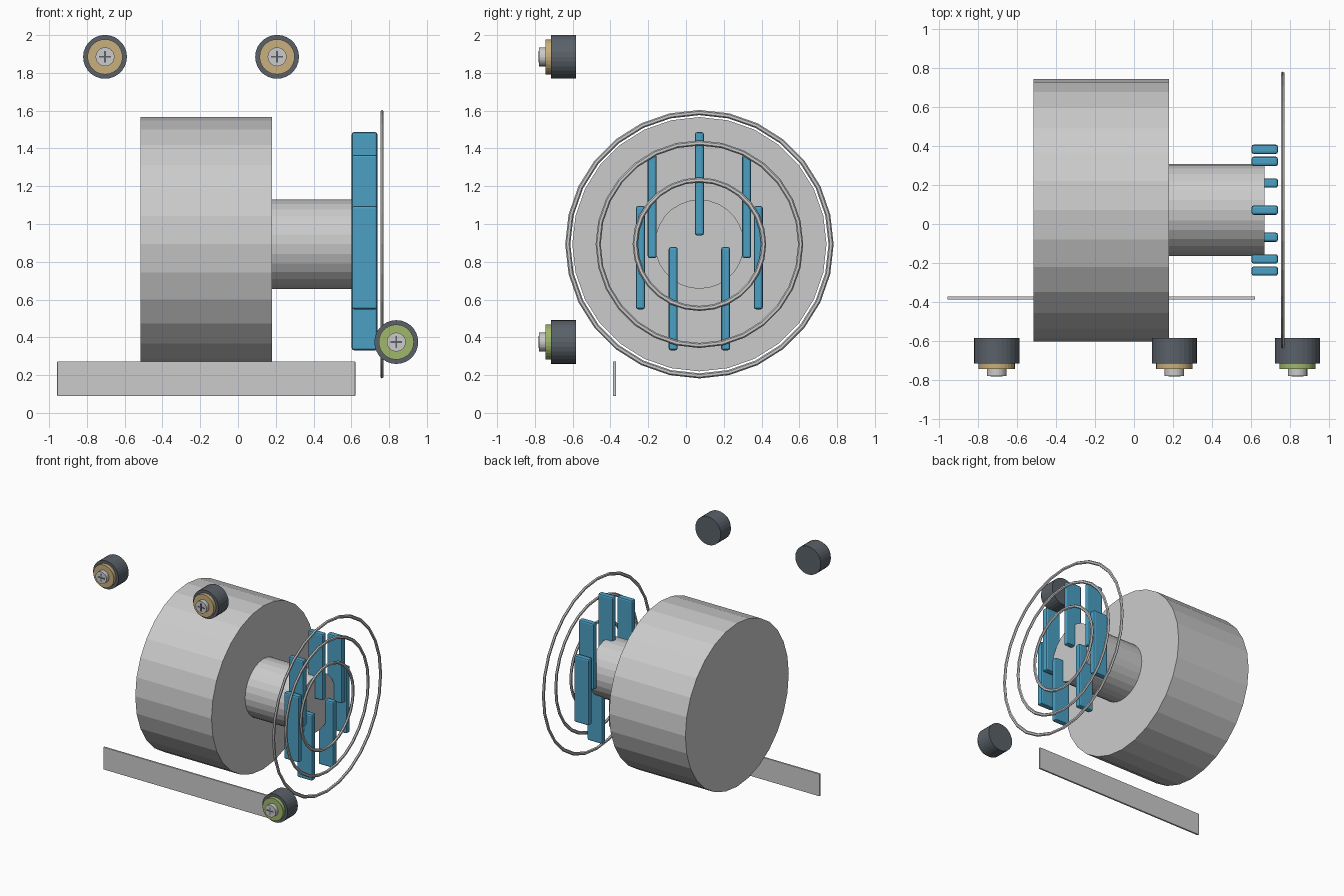
import bpy
from math import sin, cos, pi
from mathutils import Matrix

if "Cube" in bpy.data.objects:
    bpy.data.objects.remove(bpy.data.objects["Cube"])

CY, CZ = 0.071, 0.893      # fan axis


def material(name, rgb):
    m = bpy.data.materials.new(name)
    m.diffuse_color = (*rgb, 1)
    m.use_nodes = True
    m.node_tree.nodes["Principled BSDF"].inputs["Base Color"].default_value = m.diffuse_color
    return m


SLATE = material("slate", (0.1, 0.12, 0.14))
BLUE = material("blue", (0.07, 0.35, 0.55))
TAN = material("tan", (0.58, 0.43, 0.2))
GREEN = material("green", (0.35, 0.47, 0.15))


def finish(name, mat=None):
    ob = bpy.context.object
    ob.name = name
    if mat:
        ob.data.materials.append(mat)
    return ob


def cylinder(name, axis, a, b, u, v, r, sides, mat=None):
    """Cylinder from a to b along x or y; u, v are the other two coordinates."""
    mid = (a + b) / 2
    if axis == "x":
        loc, rot = (mid, u, v), (0, pi / 2, 0)
    else:
        loc, rot = (u, mid, v), (pi / 2, 0, 0)
    bpy.ops.mesh.primitive_cylinder_add(vertices=sides, radius=r, depth=abs(b - a),
                                        location=loc, rotation=rot)
    return finish(name, mat)


def box(name, loc, size, mat=None, bevel=0):
    bpy.ops.mesh.primitive_cube_add(size=1, location=loc)
    ob = finish(name, mat)
    ob.data.transform(Matrix.Diagonal((*size, 1)))
    if bevel:
        mod = ob.modifiers.new("bevel", "BEVEL")
        mod.width, mod.segments = bevel, 2
    return ob


# motor drum and shaft hub
cylinder("motor_drum", "x", -0.515, 0.18, CY, CZ, 0.673, 28)
cylinder("shaft_hub", "x", 0.17, 0.668, CY, CZ, 0.236, 28)

# seven upright blades spaced round the axis
for i in range(7):
    t = 2 * pi * i / 7
    box(f"blade_{i + 1}", (0.67, CY + 0.32 * sin(t), CZ + 0.32 * cos(t)),
        (0.136, 0.048, 0.547), BLUE, 0.012)

# guard rings
for i, r in enumerate((0.34, 0.536, 0.697)):
    bpy.ops.mesh.primitive_torus_add(major_radius=r, minor_radius=0.0135, major_segments=28,
                                     minor_segments=6, location=(0.762, CY, CZ),
                                     rotation=(0, pi / 2, 0))
    ring = finish(f"guard_ring_{i + 1}")
    ring.data.transform(Matrix.Diagonal((1, 1, 0.75, 1)))

# front plate
box("name_plate", (-0.168, -0.379, 0.181), (1.578, 0.016, 0.184), None, 0.003)

# terminals: dark body, coloured collar, pin with cross slot
for i, (x, z, mat) in enumerate(((-0.704, 1.885, TAN), (0.207, 1.885, TAN),
                                 (0.838, 0.375, GREEN))):
    n = f"terminal_{i + 1}"
    cylinder(n + "_body", "y", -0.583, -0.715, x, z, 0.116, 28, SLATE)
    cylinder(n + "_collar", "y", -0.71, -0.744, x, z, 0.093, 28, mat)
    cylinder(n + "_pin", "y", -0.74, -0.778, x, z, 0.05, 24)
    box(n + "_slot_across", (x, -0.778, z), (0.062, 0.006, 0.009), SLATE)
    box(n + "_slot_upright", (x, -0.778, z), (0.009, 0.006, 0.062), SLATE)
